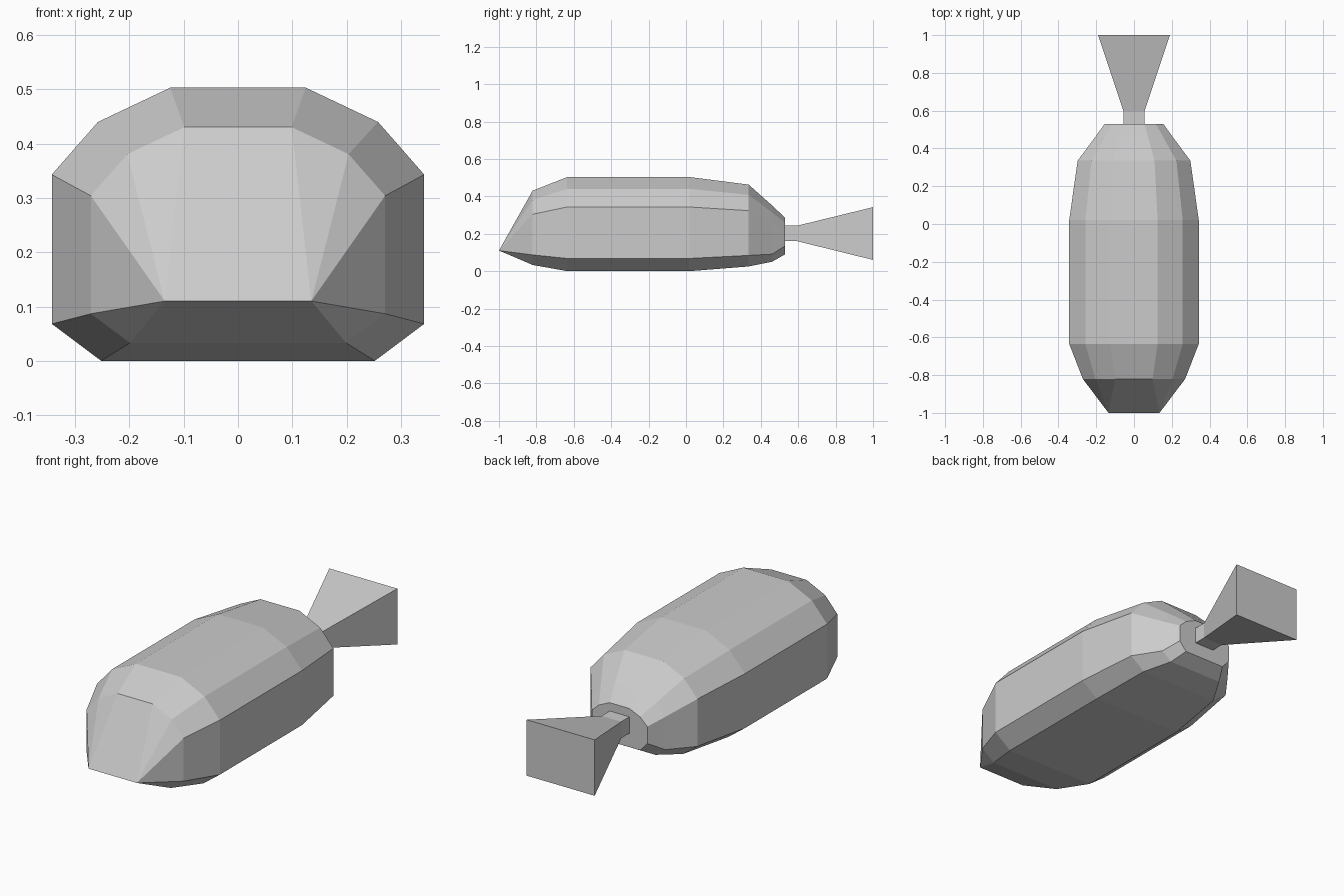
import bpy, bmesh

cube = bpy.data.objects.get("Cube")
if cube:
    bpy.data.objects.remove(cube)

GREY = (0.6, 0.6, 0.6, 1)
grey = bpy.data.materials.new("light grey")
grey.use_nodes = True
grey.diffuse_color = GREY
grey.node_tree.nodes["Principled BSDF"].inputs["Base Color"].default_value = GREY


def loft(name, stations):
    """Skin a row of mirrored half sections, each (y, [(x, z), ...]) from bottom to top."""
    bm = bmesh.new()
    rings = []
    for y, half in stations:
        section = half + [(-x, z) for x, z in reversed(half)]
        rings.append([bm.verts.new((x, y, z)) for x, z in section])
    n = len(rings[0])
    for a, b in zip(rings, rings[1:]):
        for i in range(n):
            j = (i + 1) % n
            bm.faces.new((a[i], a[j], b[j], b[i]))
    bm.faces.new(rings[-1])
    if len(set(stations[0][1])) > 1:
        bm.faces.new(rings[0])
    bmesh.ops.remove_doubles(bm, verts=bm.verts, dist=0.0005)
    bmesh.ops.recalc_face_normals(bm, faces=bm.faces)
    mesh = bpy.data.meshes.new(name)
    bm.to_mesh(mesh)
    bm.free()
    mesh.materials.append(grey)
    obj = bpy.data.objects.new(name, mesh)
    bpy.context.collection.objects.link(obj)
    return obj


# Body: one ten-sided section, scaled and lifted along its length
PROFILE = [(0.252, 0), (0.343, 0.068), (0.343, 0.343), (0.258, 0.44), (0.125, 0.503)]


def section(scale, lift):
    return [(x * scale, z * scale + lift) for x, z in PROFILE]


nose_edge = [(0.135, 0.11)] * len(PROFILE)
rear_end = [(0.115, 0.09), (0.155, 0.135), (0.155, 0.22), (0.115, 0.258), (0.055, 0.285)]
loft("body", [
    (-1.0, nose_edge),
    (-0.82, section(0.79, 0.033)),
    (-0.635, section(1, 0)),
    (0.02, section(1, 0)),
    (0.335, section(0.87, 0.025)),
    (0.46, section(0.6, 0.05)),
    (0.53, rear_end),
])

# Tail: short square stem that flares into a block
stem = [(0.055, 0.16), (0.055, 0.243)]
flare = [(0.19, 0.06), (0.19, 0.342)]
loft("tail", [(0.52, stem), (0.595, stem), (1.0, flare)])
